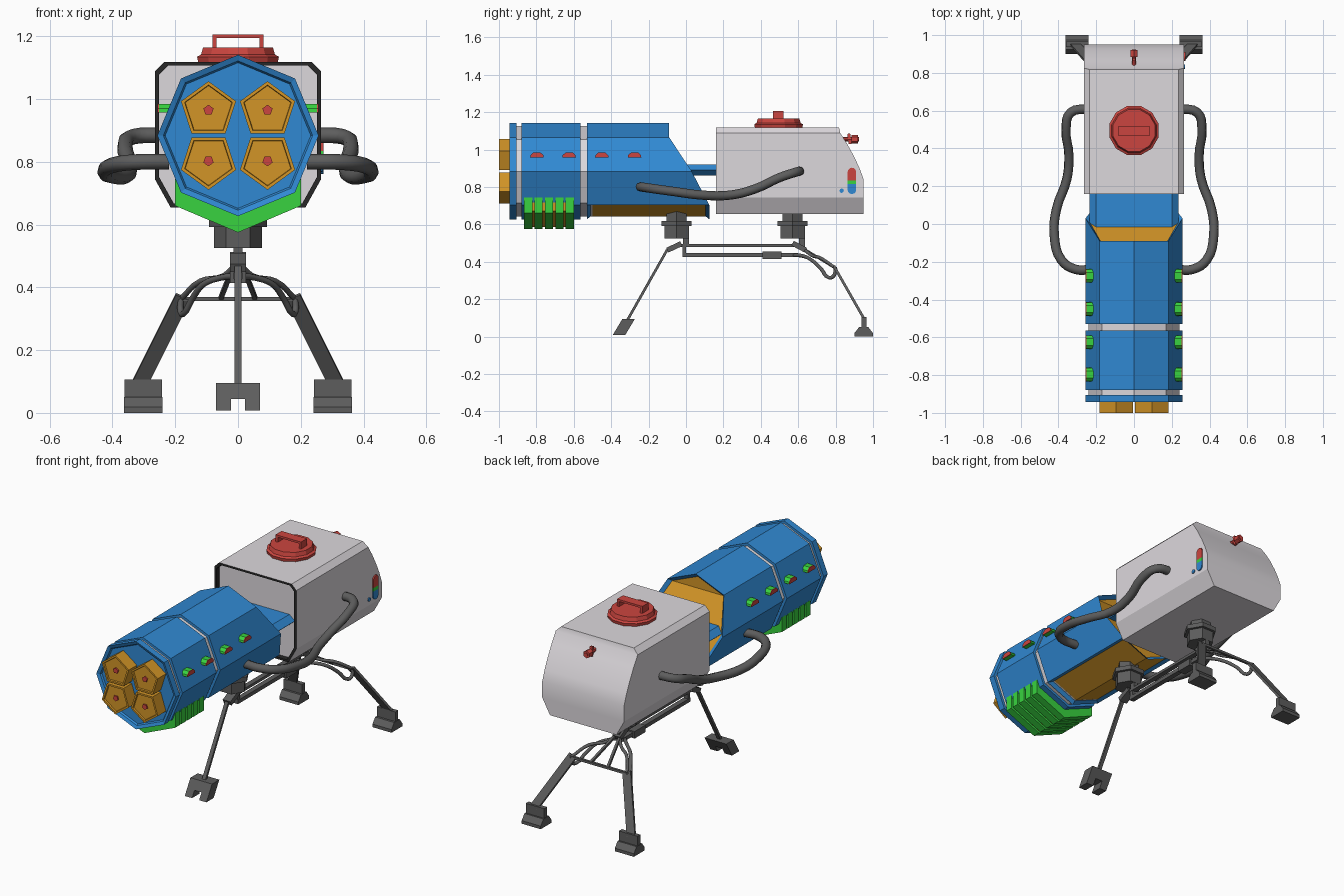
import bpy, bmesh, math
from mathutils import Vector

if "Cube" in bpy.data.objects:
    bpy.data.objects.remove(bpy.data.objects["Cube"])

def material(name, rgb):
    m = bpy.data.materials.new(name)
    m.diffuse_color = (*rgb, 1)
    m.use_nodes = True
    m.node_tree.nodes["Principled BSDF"].inputs["Base Color"].default_value = m.diffuse_color
    return m

BLUE = material("blue", (0.03, 0.25, 0.65))
ORANGE = material("orange", (0.65, 0.3, 0.02))
GREEN = material("green", (0.04, 0.65, 0.05))
RED = material("red", (0.6, 0.06, 0.05))
LIGHT = material("light_grey", (0.72, 0.69, 0.72))
DARK = material("dark_grey", (0.11, 0.11, 0.11))
BLACK = material("black", (0.02, 0.02, 0.02))

def finish(name, bm, mats, smooth=None):
    bmesh.ops.recalc_face_normals(bm, faces=bm.faces[:])
    me = bpy.data.meshes.new(name)
    bm.to_mesh(me)
    bm.free()
    for m in mats:
        me.materials.append(m)
    if smooth:
        me.shade_smooth()
        me.set_sharp_from_angle(angle=math.radians(smooth))
    ob = bpy.data.objects.new(name, me)
    bpy.context.collection.objects.link(ob)
    return ob

def loft(name, rings, mats, band_mats=None, strip_cap=False, smooth=None, edit=None):
    """Skin equal-length rings; material index per band, last cap last."""
    bm = bmesh.new()
    vs = [[bm.verts.new(p) for p in r] for r in rings]
    n = len(rings[0])
    idx = band_mats or [0] * (len(rings) + 1)
    bm.faces.new(vs[0]).material_index = idx[0]
    sides = []
    for k in range(len(vs) - 1):
        for i in range(n):
            j = (i + 1) % n
            f = bm.faces.new((vs[k][i], vs[k][j], vs[k + 1][j], vs[k + 1][i]))
            f.material_index = idx[k + 1]
            sides.append(f)
    last = vs[-1]
    if strip_cap:  # mirrored ring closed with left-right strips
        for i in range(n // 2):
            q = list(dict.fromkeys((last[i], last[i + 1], last[(n - 2 - i) % n], last[n - 1 - i])))
            if len(q) > 2 and i < n // 2 - 1:
                bm.faces.new(q).material_index = idx[-1]
    else:
        bm.faces.new(last).material_index = idx[-1]
    if edit:
        bmesh.ops.recalc_face_normals(bm, faces=bm.faces[:])
        edit(bm, sides)
    return finish(name, bm, mats, smooth)

def prism(name, pts, a, b, axis, mat):
    place = {"x": lambda p, t: (t, p[0], p[1]), "y": lambda p, t: (p[0], t, p[1]),
             "z": lambda p, t: (p[0], p[1], t)}[axis]
    return loft(name, [[place(p, t) for p in pts] for t in (a, b)], [mat])

def ngon(n, r, cx=0, cy=0, start=90):
    return [(cx + r * math.cos(math.radians(start + 360 * i / n)),
             cy + r * math.sin(math.radians(start + 360 * i / n))) for i in range(n)]

def box(name, x0, x1, y0, y1, z0, z1, mat=DARK):
    return prism(name, [(x0, y0), (x1, y0), (x1, y1), (x0, y1)], z0, z1, "z", mat)

def rod(name, p, q, w, h, mat=DARK):
    p, q = Vector(p), Vector(q)
    d = (q - p).normalized()
    s = Vector((1, 0, 0))
    s = (s - d * s.dot(d)).normalized()
    u = d.cross(s)
    return loft(name, [[c + s * a * w / 2 + u * b * h / 2 for a, b in
                        ((-1, -1), (1, -1), (1, 1), (-1, 1))] for c in (p, q)], [mat])

def tube(name, pts, r, mat=DARK):
    cu = bpy.data.curves.new(name, "CURVE")
    cu.dimensions = "3D"
    cu.bevel_depth, cu.bevel_resolution, cu.use_fill_caps = r, 2, True
    cu.resolution_u = 4
    sp = cu.splines.new("BEZIER")
    sp.bezier_points.add(len(pts) - 1)
    for b, p in zip(sp.bezier_points, pts):
        b.co = p
        b.handle_left_type = b.handle_right_type = "AUTO"
    cu.materials.append(mat)
    bpy.context.collection.objects.link(bpy.data.objects.new(name, cu))

# octagonal barrel
CZ, R = 0.884, 0.257
def octo(y, r=R):
    return [(x, y, z) for x, z in ngon(8, r, 0, CZ)]

loft("barrel_core", [octo(-0.92, 0.241), octo(-0.5, 0.241)], [LIGHT])
loft("barrel_front_ring", [octo(-0.925, 0.232), octo(-0.935, 0.238), octo(-0.943), octo(-0.905)], [BLUE])
loft("barrel_middle", [octo(-0.88), octo(-0.565)], [BLUE])

def belly_panels(bm, sides):
    low = [f for f in sides[:8] if f.calc_center_median().z < CZ - 0.2]
    bmesh.ops.inset_region(bm, faces=low, thickness=0.02, depth=-0.015, use_even_offset=True)
    for f in low:
        f.material_index = 1

# rear barrel section, cut back at the top; ring starts at the left-hand bottom corner pair
ang = [-90, -45, 0, 45, 90, 135, 180, 225]
cut = [0.125, 0.125, 0.03, -0.09, -0.09, -0.09, 0.03, 0.125]
def rear_ring(r, ys):
    return [(r * math.cos(math.radians(a)), y, CZ + r * math.sin(math.radians(a))) for a, y in zip(ang, ys)]

def rear_cap(bm, sides):
    belly_panels(bm, sides)
    caps = [f for f in bm.faces if f.material_index == 2]
    bmesh.ops.delete(bm, geom=caps, context="FACES_ONLY")
    bm.verts.ensure_lookup_table()
    v = bm.verts[16:24]
    for q in ((0, 1, 7), (1, 2, 6, 7), (2, 3, 5, 6), (3, 4, 5)):
        bm.faces.new([v[i] for i in q]).material_index = 1

loft("barrel_rear", [rear_ring(R, [-0.53] * 8), rear_ring(R, cut), rear_ring(0.235, [y - 0.02 for y in cut])],
     [BLUE, ORANGE], [0, 0, 0, 2], edit=rear_cap)

# tongue joining barrel and housing
prism("connecting_tongue", [(-0.235, 0.89), (-0.2, 0.86), (0.2, 0.86), (0.235, 0.89), (0.2, 0.92), (-0.2, 0.92)],
      -0.05, 0.2, "y", BLUE)

# four pentagonal nozzles
for sx in (-1, 1):
    for sz in (-1, 1):
        c = (sx * 0.094, CZ + sz * 0.081)
        ring = lambda r, y: [(x, y, z) for x, z in ngon(5, r, *c, 90 * sz)]
        loft("nozzle", [ring(0.078, -0.99), ring(0.08, -1.0), ring(0.092, -1.0), ring(0.092, -0.92)], [ORANGE])
        prism("nozzle_pin", ngon(5, 0.017, *c, 90 * sz), -0.998, -0.98, "y", RED)

# ribbed grille under the barrel
def vee(d):
    return [(-0.2 + d, 0.745 - d), (-0.2 + d, 0.66 + d), (0, 0.575 + d), (0.2 - d, 0.66 + d), (0.2 - d, 0.745 - d)]
prism("grille_core", vee(0.012), -0.855, -0.61, "y", ORANGE)
for i in range(5):
    y = -0.865 + i * 0.0555
    prism("grille_rib", vee(0), y, y + 0.043, "y", GREEN)

# side buttons
for s in (-1, 1):
    for y in (-0.797, -0.625, -0.45, -0.275):
        pts = [(y - 0.036, 0.958), (y + 0.036, 0.958), (y + 0.034, 0.97), (y + 0.018, 0.985),
               (y - 0.018, 0.985), (y - 0.034, 0.97)]
        prism("button", pts, s * 0.21, s * 0.252, "x", GREEN)
        prism("button_face", pts, s * 0.252, s * 0.256, "x", RED)

# housing: chamfered section with a curved sloping back
half = [(0.215, 0.655, 0.95), (0.265, 0.745, 0.95), (0.265, 0.84, 0.95), (0.265, 0.9, 0.928), (0.265, 0.96, 0.9),
        (0.265, 1.03, 0.862), (0.265, 1.088, 0.825), (0.235, 1.118, 0.818)]
full = half + [(-x, z, y) for x, z, y in reversed(half)]
def front(k, y):
    return [(x * k, y, 0.8865 + (z - 0.8865) * k) for x, z, _ in full]
loft("housing", [front(0.95, 0.19), front(0.95, 0.16), front(1, 0.16), [(x, y, z) for x, z, y in full]],
     [LIGHT, BLACK], [0, 1, 1, 0, 0], strip_cap=True, smooth=28)

# filler cap with handle
def disc(r, z):
    return [(x, y, z) for x, y in ngon(12, r, 0, 0.495, 15)]
loft("filler_cap", [disc(0.13, 1.11), disc(0.135, 1.135), disc(0.122, 1.142), disc(0.115, 1.165)], [RED])
for s in (-1, 1):
    box("cap_handle_post", s * 0.068, s * 0.082, 0.465, 0.52, 1.16, 1.205, RED)
box("cap_handle_bar", -0.082, 0.082, 0.465, 0.52, 1.194, 1.206, RED)

# rear valve
prism("valve_stem", ngon(8, 0.011, 0, 1.055), 0.83, 0.925, "y", RED)
prism("valve_nut", ngon(6, 0.022, 0, 1.055), 0.885, 0.92, "y", RED)
rod("valve_lever", (0, 0.87, 1.085), (0, 0.878, 1.03), 0.016, 0.016, RED)

# indicator strip and screw on the right side
arc = lambda cz, a0: [(0.887 + 0.023 * math.cos(math.radians(a0 + 30 * i)),
                       cz + 0.023 * math.sin(math.radians(a0 + 30 * i))) for i in range(7)]
prism("indicator_top", arc(0.88, 0) + [(0.864, 0.835), (0.91, 0.835)], 0.255, 0.272, "x", RED)
prism("indicator_middle", [(0.864, 0.815), (0.91, 0.815), (0.91, 0.835), (0.864, 0.835)], 0.255, 0.272, "x", GREEN)
prism("indicator_bottom", arc(0.785, 180) + [(0.91, 0.815), (0.864, 0.815)], 0.255, 0.272, "x", BLUE)
prism("side_screw", ngon(8, 0.012, 0.832, 0.78), 0.255, 0.27, "x", BLUE)

# hoses on both sides
hose = [(0.22, -0.24, 0.80), (0.31, -0.24, 0.80), (0.385, -0.19, 0.793), (0.422, -0.06, 0.775), (0.41, 0.08, 0.757),
        (0.355, 0.24, 0.757), (0.345, 0.37, 0.79), (0.36, 0.5, 0.85), (0.335, 0.59, 0.88), (0.24, 0.61, 0.885)]
for s in (-1, 1):
    tube("hose", [(s * x, y, z) for x, y, z in hose], 0.025)

# mounts under barrel and housing
for y in (-0.05, 0.57):
    for r, z0, z1 in ((0.062, 0.615, 0.67), (0.093, 0.592, 0.618), (0.076, 0.525, 0.595)):
        prism("mount", ngon(6, r, 0, y, 0), z0, z1, "z", DARK)
    box("mount_post", -0.014, 0.014, y + 0.035, y + 0.065, 0.48, 0.53)

# twin rails
rod("upper_rail", (0, -0.03, 0.487), (0, 0.6, 0.487), 0.03, 0.016)
rod("front_rail_joint", (0, -0.1, 0.462), (0, -0.025, 0.497), 0.05, 0.028)
rod("rear_rail_joint", (0, 0.57, 0.5), (0, 0.64, 0.462), 0.05, 0.028)
rod("lower_rail", (0, -0.02, 0.437), (0, 0.6, 0.437), 0.03, 0.022)
box("rail_block", -0.025, 0.025, 0.41, 0.51, 0.414, 0.455)
box("rail_post", -0.012, 0.012, -0.02, 0.0, 0.425, 0.49)

# front leg and notched foot
rod("front_leg", (0, -0.1, 0.465), (0, -0.315, 0.085), 0.022, 0.014)
u = [(-0.07, 0.008), (-0.023, 0.008), (-0.023, 0.045), (0.023, 0.045), (0.023, 0.008), (0.07, 0.008),
     (0.07, 0.095), (-0.07, 0.095)]
loft("front_foot", [[(x, y + (z - 0.008) * 0.6, z) for x, z in u] for y in (-0.392, -0.325)], [DARK])

# rear legs, struts, cables and feet
rod("rear_crossbar", (-0.18, 0.8, 0.362), (0.18, 0.8, 0.362), 0.01, 0.01)
box("rear_crossbar_beam", -0.19, 0.19, 0.793, 0.807, 0.356, 0.37)
for s in (-1, 1):
    rod("rear_strut", (s * 0.012, 0.62, 0.475), (s * 0.055, 0.8, 0.365), 0.014, 0.014)
    tube("rear_cable", [(s * x, y, z) for x, y, z in
         ((0.0, 0.57, 0.435), (0.05, 0.62, 0.432), (0.11, 0.67, 0.41), (0.145, 0.72, 0.365),
          (0.175, 0.765, 0.315), (0.183, 0.79, 0.325), (0.182, 0.8, 0.365))], 0.01)
    tube("rear_arm", [(s * x, y, z) for x, y, z in
         ((0.01, 0.63, 0.468), (0.05, 0.67, 0.435), (0.12, 0.72, 0.42), (0.18, 0.8, 0.365))], 0.009)
    rod("rear_leg", (s * 0.175, 0.795, 0.37), (s * 0.315, 0.955, 0.09), 0.05, 0.014)
    prism("rear_foot", [(0.9, 0), (1.0, 0), (1.0, 0.018), (0.975, 0.05), (0.925, 0.05), (0.9, 0.018)],
          s * 0.24, s * 0.363, "x", DARK)
    box("rear_foot_plate", s * 0.242, s * 0.361, 0.938, 0.965, 0.045, 0.106)
